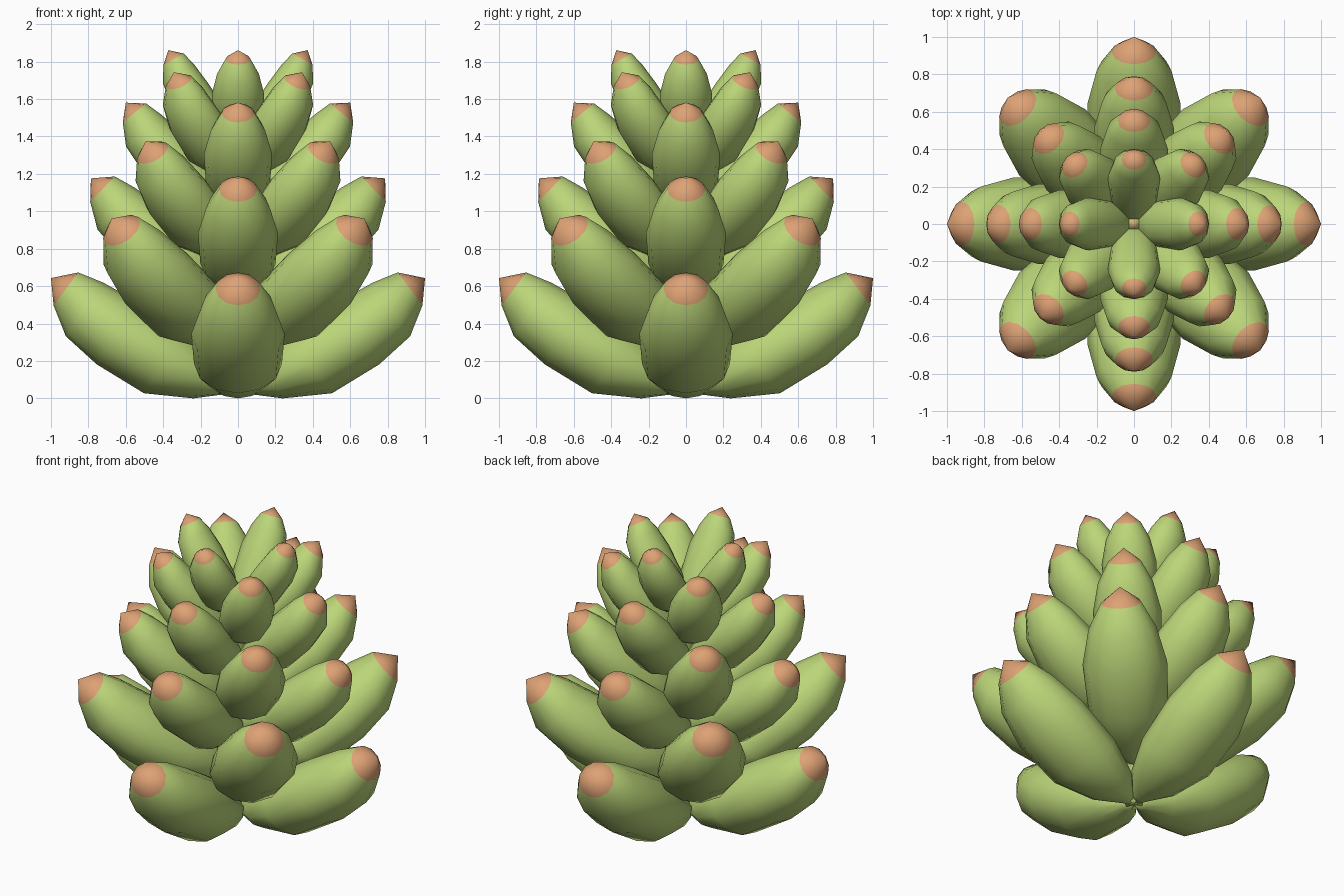
import bpy, bmesh, math
from mathutils import Vector, Matrix

if "Cube" in bpy.data.objects:
    bpy.data.objects.remove(bpy.data.objects["Cube"])


def material(name, color):
    m = bpy.data.materials.new(name)
    m.diffuse_color = (*color, 1)
    m.use_nodes = True
    m.node_tree.nodes["Principled BSDF"].inputs["Base Color"].default_value = m.diffuse_color
    return m


GREEN = material("leaf_green", (0.50, 0.67, 0.19))
TAN = material("tip_tan", (0.73, 0.36, 0.175))
SIDES = 12

# leaf sections: distance out, height, half width, half thickness, tilt in degrees
RINGS = [(0.05, 0.058, 0.05, 0.045, 35),
         (0.17, 0.098, 0.155, 0.12, 35),
         (0.38, 0.185, 0.235, 0.20, 38),
         (0.64, 0.345, 0.25, 0.20, 35),
         (0.82, 0.475, 0.20, 0.175, 35),
         (0.92, 0.585, 0.12, 0.11, 37)]
BASE = Vector((0, 0, 0.03))
TIP = Vector((1.0, 0, 0.643))


def skin(name, rings, start, end, tip_from):
    """Loft closed rings between two end points; faces from ring tip_from on are tan."""
    bm = bmesh.new()
    loops = [[bm.verts.new(p) for p in r] for r in rings]
    a, b = bm.verts.new(start), bm.verts.new(end)
    n = len(loops[0])
    for i in range(n):
        j = (i + 1) % n
        bm.faces.new((a, loops[0][j], loops[0][i]))
        for k in range(len(loops) - 1):
            f = bm.faces.new((loops[k][i], loops[k][j], loops[k + 1][j], loops[k + 1][i]))
            f.material_index = int(k >= tip_from)
        bm.faces.new((loops[-1][i], loops[-1][j], b)).material_index = 1
    bmesh.ops.recalc_face_normals(bm, faces=bm.faces[:])
    for f in bm.faces:
        f.smooth = True
    me = bpy.data.meshes.new(name)
    bm.to_mesh(me)
    bm.free()
    me.materials.append(GREEN)
    me.materials.append(TAN)
    ob = bpy.data.objects.new(name, me)
    bpy.context.collection.objects.link(ob)
    return ob


def leaf(name, base_z, scale, pitch, turn):
    # raise, scale and swing the standard leaf about its base
    mat = (Matrix.Rotation(turn, 4, 'Z') @ Matrix.Translation((0, 0, base_z))
           @ Matrix.Rotation(-math.radians(pitch), 4, 'Y')
           @ Matrix.Scale(scale, 4) @ Matrix.Translation(-BASE))
    rings = []
    for r, z, w, t, tilt in RINGS:
        up = Vector((-math.sin(math.radians(tilt)), 0, math.cos(math.radians(tilt))))
        rings.append([mat @ (Vector((r, 0, z)) + up * t * math.cos(q)
                             + Vector((0, w * math.sin(q), 0)))
                      for q in (2 * math.pi * i / SIDES for i in range(SIDES))])
    return skin(name, rings, mat @ BASE, mat @ TIP, 99)


# tiers of four leaves: base height, scale, extra pitch
TIERS = [(0.03, 1.0, 0), (0.28, 1.0, 4), (0.55, 0.857, 7), (0.73, 0.81, 11),
         (0.97, 0.73, 14), (1.155, 0.65, 19), (1.32, 0.56, 24)]
for i, (z, s, p) in enumerate(TIERS):
    for k in range(4):
        leaf(f"leaf_tier{i + 1}_{k + 1}", z, s, p, math.radians(90 * k + 45 * (i % 2)))

# central stem with a small tan bud at its top
profile = [(0.05, 0.03), (0.045, 1.40), (0.04, 1.44), (0.02, 1.47)]
skin("stem", [[Vector((r * math.cos(q), r * math.sin(q), z))
               for q in (2 * math.pi * i / SIDES for i in range(SIDES))]
              for r, z in profile], Vector((0, 0, 0.03)), Vector((0, 0, 1.48)), 99)
